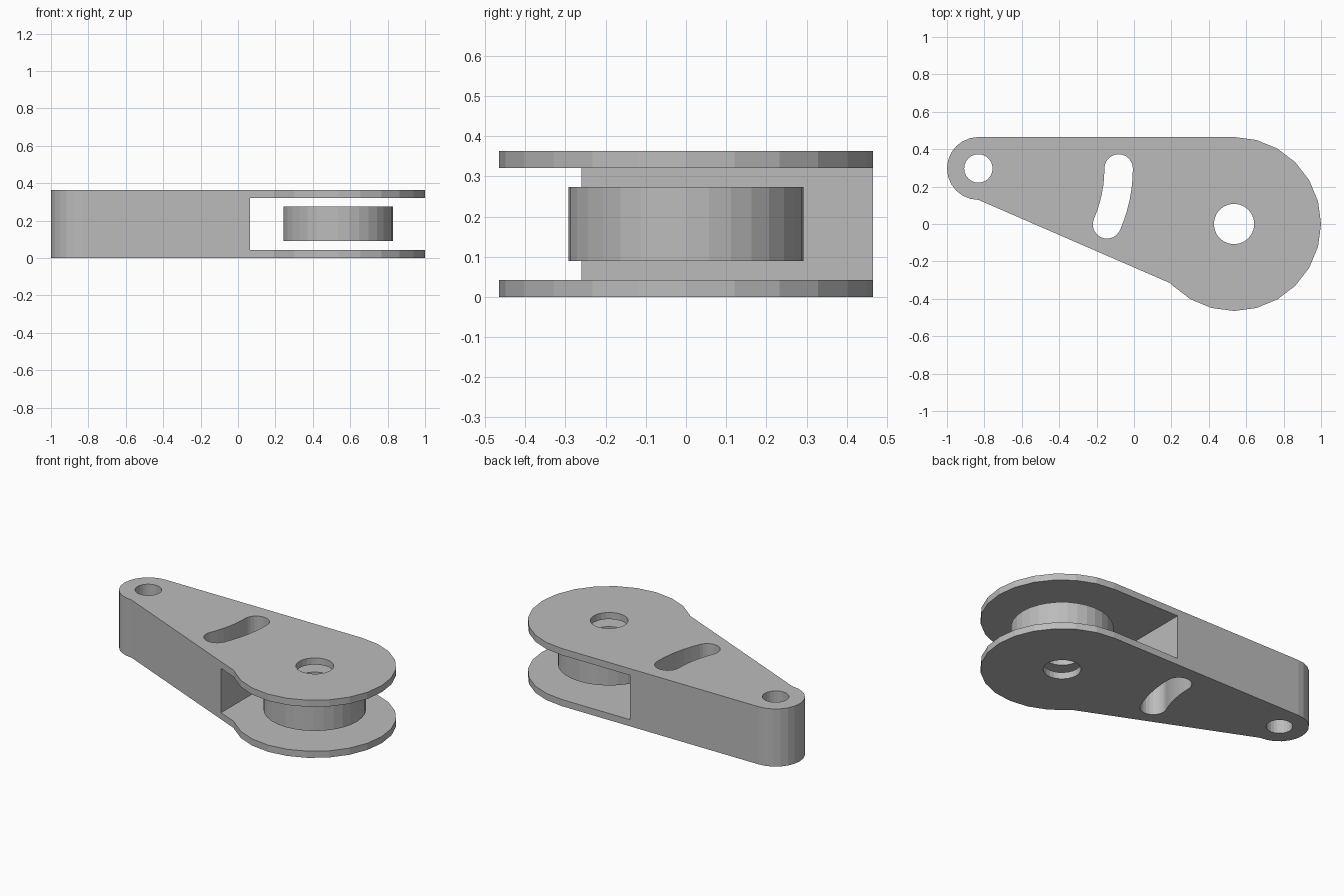
import bpy
import bmesh
from math import sin, cos, radians

cube = bpy.data.objects.get("Cube")
if cube:
    bpy.data.objects.remove(cube, do_unlink=True)

grey = bpy.data.materials.new("plain grey")
grey.use_nodes = True
GREY = (0.5, 0.5, 0.5, 1)
grey.diffuse_color = GREY
grey.node_tree.nodes["Principled BSDF"].inputs["Base Color"].default_value = GREY

HEIGHT = 0.363
PIVOT, PIVOT_R = (-0.832, 0.297), 0.168
AXLE, AXLE_R = (0.535, 0.0), 0.465


def arc(centre, radius, start, end, steps):
    """Points on an arc, angles in degrees."""
    angles = [radians(start + (end - start) * i / steps) for i in range(steps + 1)]
    return [(centre[0] + radius * cos(a), centre[1] + radius * sin(a)) for a in angles]


def circle(centre, radius, sides):
    return arc(centre, radius, 0, 360, sides)[:-1]


def prism(name, outline, low, high):
    """Extrude a counter-clockwise outline from low to high."""
    bm = bmesh.new()
    base = bm.faces.new([bm.verts.new((x, y, low)) for x, y in outline])
    top = bmesh.ops.extrude_face_region(bm, geom=[base])["geom"]
    verts = [v for v in top if isinstance(v, bmesh.types.BMVert)]
    bmesh.ops.translate(bm, verts=verts, vec=(0, 0, high - low))
    bmesh.ops.recalc_face_normals(bm, faces=bm.faces)
    mesh = bpy.data.meshes.new(name)
    bm.to_mesh(mesh)
    bm.free()
    mesh.materials.append(grey)
    obj = bpy.data.objects.new(name, mesh)
    bpy.context.collection.objects.link(obj)
    return obj


def cut(obj, outline, low=-0.1, high=HEIGHT + 0.1):
    """Subtract a prism from the object."""
    cutter = prism("cutter", outline, low, high)
    cutter.hide_render = True
    mod = obj.modifiers.new("cut", "BOOLEAN")
    mod.operation, mod.solver, mod.object = "DIFFERENCE", "EXACT", cutter
    bpy.context.view_layer.objects.active = obj
    bpy.ops.object.modifier_apply(modifier=mod.name)
    bpy.data.objects.remove(cutter, do_unlink=True)


# Arm: small pivot end, straight sides, large round end
outline = arc(PIVOT, PIVOT_R, 90, 270, 12)
outline += [(0.193, -0.316)]
outline += arc(AXLE, AXLE_R, -135, 90, 15)
arm = prism("arm", outline, 0, HEIGHT)

# Roller pocket, open on three sides
cut(arm, [(0.065, -1), (1.2, -1), (1.2, 1), (0.065, 1)], 0.042, 0.321)

# Pivot hole and axle hole
cut(arm, circle(PIVOT, 0.076, 24))
cut(arm, circle(AXLE, 0.108, 24))

# Curved slot that swings about the pivot
SWING, SLOT_R, SWEEP = 0.75, 0.076, -23.5
low_end = arc(PIVOT, SWING, 0, SWEEP, 1)[1]
high_end = (PIVOT[0] + SWING, PIVOT[1])
slot = arc(PIVOT, SWING + SLOT_R, SWEEP, 0, 6)
slot += arc(high_end, SLOT_R, 0, 180, 12)[1:-1]
slot += arc(PIVOT, SWING - SLOT_R, 0, SWEEP, 6)
slot += arc(low_end, SLOT_R, 180 + SWEEP, 360 + SWEEP, 12)[1:-1]
cut(arm, slot)

# Roller with a bore matching the axle hole
roller = prism("roller", circle(AXLE, 0.293, 32), 0.09, 0.274)
cut(roller, circle(AXLE, 0.108, 24))
